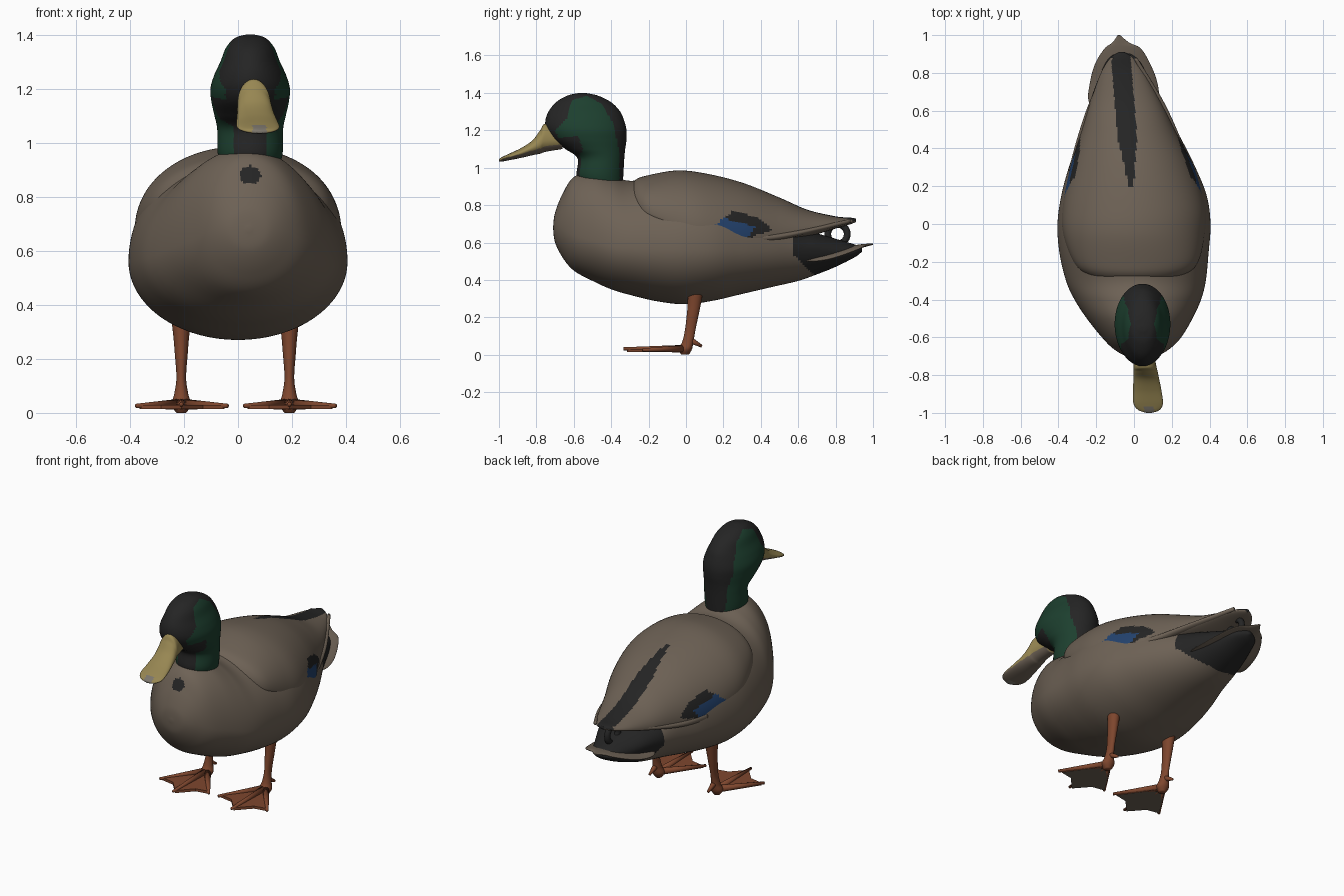
import bpy, bmesh, math
from mathutils import Vector

if "Cube" in bpy.data.objects:
    bpy.data.objects.remove(bpy.data.objects["Cube"], do_unlink=True)


def material(name, rgb):
    m = bpy.data.materials.new(name)
    m.use_nodes = True
    m.diffuse_color = (*rgb, 1)
    bsdf = m.node_tree.nodes["Principled BSDF"]
    bsdf.inputs["Base Color"].default_value = (*rgb, 1)
    bsdf.inputs["Roughness"].default_value = 0.8
    return m


brown = material("brown plumage", (.155, .122, .092))
black = material("black plumage", (.018, .018, .018))
green = material("green plumage", (.012, .05, .028))
blue = material("blue wing patch", (.017, .055, .155))
yellow = material("yellow bill", (.31, .24, .085))
orange = material("orange legs", (.21, .062, .027))
grey = material("grey bill nail", (.2, .18, .15))


def finish(name, bm, mats, rule=None, smooth=True):
    """Turn a bmesh into an object, choosing each face's material by a rule."""
    bmesh.ops.recalc_face_normals(bm, faces=bm.faces)
    bm.normal_update()
    for f in bm.faces:
        f.smooth = smooth
        if rule:
            f.material_index = rule(f.calc_center_median(), f.normal)
    mesh = bpy.data.meshes.new(name)
    bm.to_mesh(mesh)
    bm.free()
    for m in mats:
        mesh.materials.append(m)
    ob = bpy.data.objects.new(name, mesh)
    bpy.context.collection.objects.link(ob)
    return ob


def spline(rows, steps):
    """Smooth interpolation through the rows of a loft."""
    out = []
    for i in range(len(rows) - 1):
        p = [rows[max(0, min(len(rows) - 1, i + k))] for k in (-1, 0, 1, 2)]
        for s in range(steps):
            t = s / steps
            out.append([b + t / 2 * (c - a + t * (2*a - 5*b + 4*c - d + t * (3*b - a - 3*c + d)))
                        for a, b, c, d in zip(*p)])
    return out + [list(rows[-1])]


def loft(name, rows, mats, rule=None, axis="y", steps=8, seg=64, bend=None):
    """Rows: position on axis, centre x, centre of other axis, half width, plus and minus extents."""
    bm = bmesh.new()
    rings = []
    for pos, cx, c, hw, up, down in spline(rows, steps):
        ring = []
        for k in range(seg):
            a = math.tau * k / seg
            x = cx + max(hw, .001) * math.cos(a)
            o = c + max(up if math.sin(a) > 0 else down, .001) * math.sin(a)
            if bend:
                o += bend(x - cx)
            ring.append(bm.verts.new((x, pos, o) if axis == "y" else (x, o, pos)))
        rings.append(ring)
    for r, q in zip(rings, rings[1:]):
        for k in range(seg):
            j = (k + 1) % seg
            bm.faces.new((r[k], r[j], q[j], q[k]))
    bm.faces.new(rings[0])
    bm.faces.new(rings[-1])
    return finish(name, bm, mats, rule)


def inside(poly, a, b):
    hit = False
    for (x1, y1), (x2, y2) in zip(poly, poly[1:] + poly[:1]):
        if (y1 > b) != (y2 > b) and a < x1 + (b - y1) / (y2 - y1) * (x2 - x1):
            hit = not hit
    return hit


# Body: brown with a black rump and a small breast spot
def body_rule(c, n):
    rump = c.y > .58 + max(0, .53 - c.z)
    spot = c.y < -.5 and ((c.x - .045) / .04) ** 2 + ((c.z - .88) / .034) ** 2 < 1
    return int(rump or spot)


loft("body", [
    (-.71, .04, .68, .01, .01, .01),
    (-.7, .04, .68, .08, .08, .08),
    (-.66, .04, .67, .15, .19, .15),
    (-.6, .04, .64, .21, .31, .19),
    (-.5, .03, .61, .28, .37, .215),
    (-.4, .02, .58, .335, .38, .23),
    (-.3, .01, .57, .37, .36, .25),
    (-.15, 0, .56, .395, .39, .275),
    (0, 0, .56, .405, .41, .29),
    (.15, 0, .56, .385, .4, .27),
    (.3, -.01, .56, .335, .34, .235),
    (.45, -.02, .56, .27, .24, .2),
    (.6, -.04, .56, .205, .13, .165),
    (.7, -.05, .56, .165, .09, .13),
    (.8, -.055, .55, .12, .07, .08),
    (.9, -.06, .55, .07, .04, .03),
    (.94, -.06, .56, .01, .01, .01)],
    [brown, black], body_rule, steps=10, seg=128)

# Folded wings: blue patch edged in black on each side, dark stripe along the back
patch = [(.12, .66), (.2, .73), (.37, .685), (.31, .59)]
edging = [(.12, .66), (.25, .765), (.37, .74), (.47, .665), (.36, .635), (.31, .59)]


def wing_rule(c, n):
    if abs(c.x) > .15 and inside(patch, c.y, c.z):
        return 2
    if abs(c.x) > .15 and inside(edging, c.y, c.z):
        return 1
    along = c.y - .2
    width = min(.052, .012 + .15 * along)
    return int(n.z > 0 and along > 0 and abs(c.x + .015 + .08 * along) < width)


loft("folded_wings", [
    (-.31, .01, .8, .16, .08, .08),
    (-.27, .01, .79, .26, .145, .1),
    (-.2, .01, .76, .33, .2, .1),
    (-.05, 0, .7, .375, .285, .1),
    (.1, 0, .66, .377, .31, .08),
    (.3, -.01, .625, .327, .295, .04),
    (.5, -.03, .632, .245, .208, .03),
    (.65, -.045, .655, .185, .12, .025),
    (.8, -.06, .69, .115, .05, .015),
    (.88, -.065, .708, .06, .025, .01),
    (.91, -.065, .718, .015, .01, .008)],
    [brown, black, blue], wing_rule, steps=14, seg=160)

# Long flight feathers along the lower edge of each wing
for side, s in (("left", 1), ("right", -1)):
    feather = [(.28, .32, .62, .01, .02, .02), (.45, .25, .625, .025, .02, .018),
               (.65, .165, .66, .03, .015, .014), (.88, .06, .715, .01, .012, .01)]
    loft(side + "_flight_feather",
         [(y, s * x - .06 * y, *rest) for y, x, *rest in feather], [brown], seg=16)

# Tail fan, drooping at its sides
loft("tail_fan", [
    (.58, -.055, .54, .13, .012, .02),
    (.65, -.055, .545, .185, .012, .02),
    (.75, -.055, .55, .178, .012, .02),
    (.85, -.06, .565, .145, .012, .016),
    (.93, -.06, .58, .095, .01, .01),
    (.96, -.07, .585, .045, .008, .008),
    (1, -.08, .592, .006, .004, .004)],
    [brown], bend=lambda d: -1.3 * d * d)

# Curled tail feather: a standing ring
bm = bmesh.new()
ring, tube = 32, 10
grid = []
for i in range(ring):
    a = math.tau * i / ring
    row = []
    for j in range(tube):
        b = math.tau * j / tube
        r = .052 + .018 * math.cos(b)
        row.append(bm.verts.new((-.065 + .018 * math.sin(b),
                                 .81 + r * math.cos(a), .645 + r * math.sin(a))))
    grid.append(row)
for i in range(ring):
    for j in range(tube):
        p, q, k = grid[i], grid[(i + 1) % ring], (j + 1) % tube
        bm.faces.new((p[j], q[j], q[k], p[k]))
finish("curled_tail_feather", bm, [black])

# Head and neck: black with a green cheek and neck panel on each side
cheek = [(-.57, .85), (-.35, .85), (-.36, 1.1), (-.39, 1.24), (-.45, 1.34), (-.53, 1.385),
         (-.61, 1.36), (-.63, 1.27), (-.7, 1.2), (-.68, 1.16), (-.58, 1.17), (-.55, 1.1),
         (-.58, 1.04)]


def head_rule(c, n):
    return int(abs(c.x - .045) > .062 and inside(cheek, c.y, c.z))


head_profile = [  # height, front, back, half width
    (.88, -.56, -.34, .1), (.96, -.585, -.335, .12), (1.05, -.58, -.33, .122),
    (1.1, -.645, -.325, .132), (1.15, -.715, -.318, .143), (1.2, -.747, -.318, .147),
    (1.25, -.752, -.33, .133), (1.3, -.735, -.352, .11), (1.35, -.695, -.4, .09),
    (1.385, -.635, -.47, .06), (1.398, -.58, -.53, .025), (1.4, -.56, -.55, .004)]
loft("head", [(z, .045, (f + b) / 2, w, (b - f) / 2, (b - f) / 2) for z, f, b, w in head_profile],
     [black, green], head_rule, axis="z", steps=10, seg=96)


# Bill: yellow, brown beneath, with a grey nail at the tip
def bill_rule(c, n):
    if c.y < -.965 and abs(c.x - .08) < .026:
        return 2
    return int(n.z < -.5)


loft("bill", [
    (-.66, .05, 1.15, .05, .05, .05),
    (-.75, .058, 1.145, .06, .09, .06),
    (-.78, .061, 1.125, .064, .075, .05),
    (-.82, .065, 1.105, .068, .042, .038),
    (-.88, .07, 1.08, .075, .026, .027),
    (-.95, .075, 1.057, .078, .016, .018),
    (-.985, .079, 1.045, .056, .011, .012),
    (-1, .08, 1.04, .014, .006, .006)],
    [yellow, brown, grey], bill_rule, seg=48)


def toe(name, a, b, r1, r2):
    """Tapered rod between two points."""
    a, b = Vector(a), Vector(b)
    bm = bmesh.new()
    bmesh.ops.create_cone(bm, cap_ends=True, segments=12, radius1=r1, radius2=r2,
                          depth=(b - a).length)
    turn = (b - a).to_track_quat("Z", "Y").to_matrix().to_4x4()
    bm.transform(turn)
    bmesh.ops.translate(bm, verts=bm.verts, vec=(a + b) / 2)
    finish(name, bm, [orange])


# Legs and webbed feet
for side, s in (("left", 1), ("right", -1)):
    x = -.01 + s * .2
    loft(side + "_leg", [
        (.38, x, .055, .04, .045, .045),
        (.28, x, .045, .029, .036, .036),
        (.22, x, .037, .024, .032, .032),
        (.13, x, .022, .018, .028, .028),
        (.07, x, .01, .026, .03, .03),
        (.03, x, .0, .036, .032, .04),
        (0, x, -.005, .018, .02, .02)], [orange], axis="z", seg=24)
    tips = [(x - .165, -.23, .026), (x, -.335, .032), (x + .17, -.23, .026)]
    for label, tip in zip(("inner", "middle", "outer")[::s], tips):
        toe(f"{side}_{label}_toe", (x, 0, .032), tip, .021, .008)
    toe(side + "_hind_toe", (x, .01, .085), (x, .085, .045), .02, .007)

    # Web with scalloped front edge, brown sole
    outline = [(x, .02), (x - .155, -.215), (x - .075, -.23), (x, -.315),
               (x + .08, -.23), (x + .16, -.215)]
    bm = bmesh.new()
    low = [bm.verts.new((px, py, .014)) for px, py in outline]
    high = [bm.verts.new((px, py, .03)) for px, py in outline]
    for i in range(1, len(outline) - 1):
        bm.faces.new((low[0], low[i], low[i + 1]))
        bm.faces.new((high[0], high[i + 1], high[i]))
    for i in range(len(outline)):
        j = (i + 1) % len(outline)
        bm.faces.new((low[i], low[j], high[j], high[i]))
    finish(side + "_web", bm, [orange, brown], lambda c, n: int(n.z < -.5), smooth=False)
